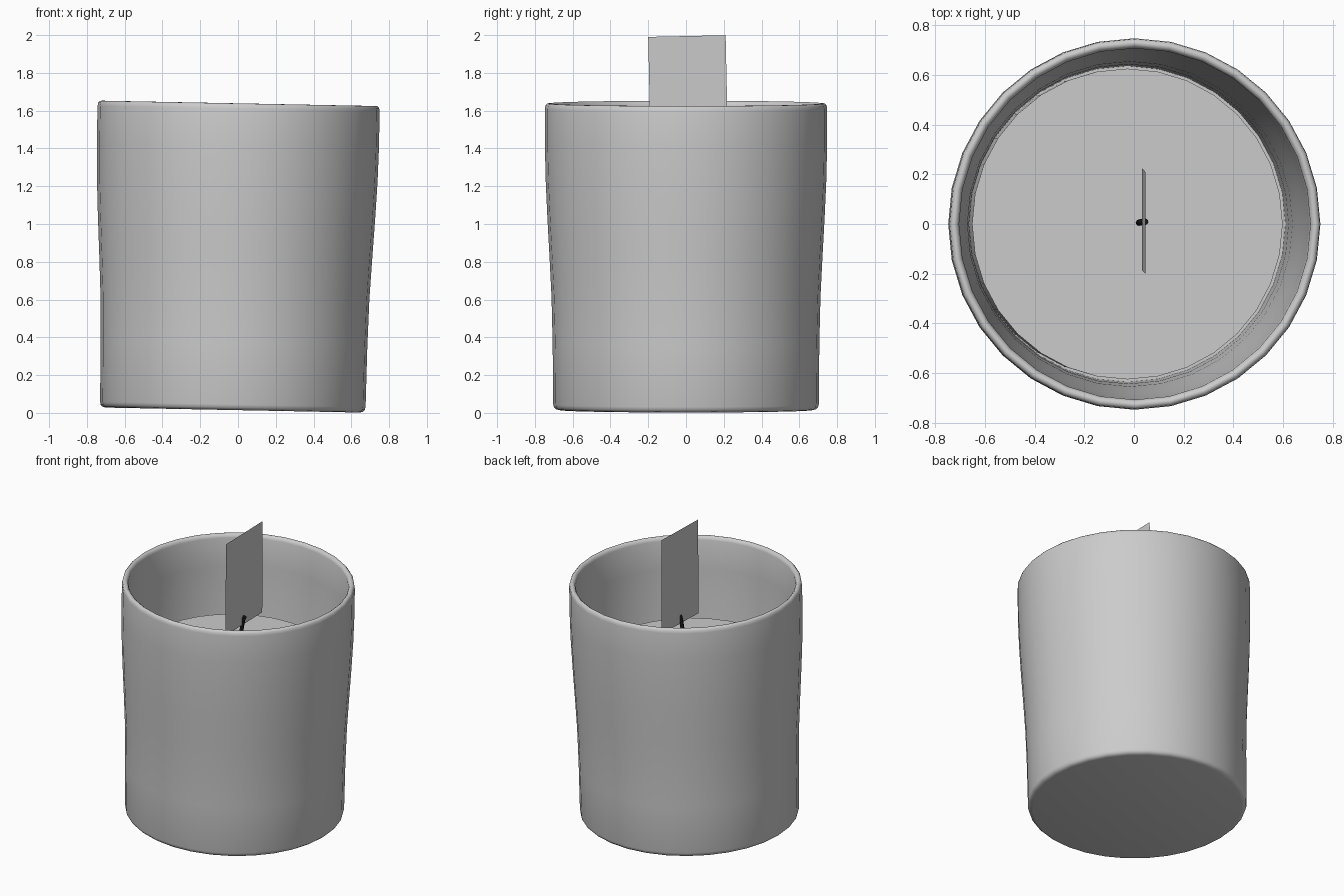
import bpy, math
from mathutils import Matrix, Vector

if "Cube" in bpy.data.objects:
    bpy.data.objects.remove(bpy.data.objects["Cube"])

SIDES = 32
# the jar and wax lean slightly towards +x
LEAN = Matrix.Translation((-0.028, 0, 0.015)) @ Matrix.Rotation(0.0195, 4, 'Y')


def make_object(name, verts, faces, angle=None):
    mesh = bpy.data.meshes.new(name)
    mesh.from_pydata(verts, [], faces)
    mesh.update()
    ob = bpy.data.objects.new(name, mesh)
    bpy.context.collection.objects.link(ob)
    if angle:
        bpy.ops.object.select_all(action='DESELECT')
        ob.select_set(True)
        bpy.context.view_layer.objects.active = ob
        bpy.ops.object.shade_smooth_by_angle(angle=math.radians(angle))
    return ob


def lathe(name, profile, angle, matrix):
    """Revolve an (r, z) profile; both ends are closed with a flat cap."""
    verts, faces = [], []
    for r, z in profile:
        for i in range(SIDES):
            a = 2 * math.pi * i / SIDES
            verts.append(matrix @ Vector((r * math.cos(a), r * math.sin(a), z)))
    for k in range(len(profile) - 1):
        for i in range(SIDES):
            j = (i + 1) % SIDES
            faces.append((k * SIDES + i, k * SIDES + j,
                          (k + 1) * SIDES + j, (k + 1) * SIDES + i))
    faces.append(tuple(reversed(range(SIDES))))
    last = (len(profile) - 1) * SIDES
    faces.append(tuple(range(last, last + SIDES)))
    return make_object(name, verts, faces, angle)


# jar: outside wall, rounded rim, inside wall and floor
jar_profile = [
    (0.672, 0.0), (0.688, 0.004), (0.699, 0.014), (0.703, 0.03),
    (0.706, 0.35), (0.712, 0.60), (0.722, 0.80), (0.734, 1.02),
    (0.743, 1.22), (0.747, 1.40), (0.747, 1.595),
    (0.744, 1.613), (0.735, 1.623), (0.723, 1.624), (0.712, 1.615), (0.707, 1.60),
    (0.705, 1.40), (0.697, 1.20), (0.684, 1.00), (0.668, 0.80),
    (0.654, 0.60), (0.643, 0.35), (0.636, 0.08)]
lathe("jar", jar_profile, 50, LEAN)

# wax fill
lathe("wax", [(0.62, 0.08), (0.625, 1.09)], 30, LEAN @ Matrix.Translation((-0.02, 0, 0)))

# wick: thin bent cord standing in the wax
curve = bpy.data.curves.new("wick", 'CURVE')
curve.dimensions = '3D'
curve.bevel_depth = 0.013
curve.bevel_resolution = 2
curve.use_fill_caps = True
spline = curve.splines.new('POLY')
path = [(0.02, 0.005, 1.05), (0.02, 0.005, 1.20), (0.024, 0.007, 1.31),
        (0.034, 0.008, 1.37), (0.046, 0.009, 1.40)]
spline.points.add(len(path) - 1)
for point, co in zip(spline.points, path):
    point.co = (*co, 1)
wick = bpy.data.objects.new("wick", curve)
bpy.context.collection.objects.link(wick)
black = bpy.data.materials.new("black")
black.diffuse_color = (0.01, 0.01, 0.01, 1)
black.use_nodes = True
black.node_tree.nodes["Principled BSDF"].inputs["Base Color"].default_value = black.diffuse_color
curve.materials.append(black)

# flame card: a single upright sheet
card = (Matrix.Translation((0.039, 0.012, 1.668)) @ Matrix.Rotation(0.0195, 4, 'Y')
        @ Matrix.Rotation(0.022, 4, 'X'))
corners = [(0, -0.205, -0.327), (0, 0.205, -0.327), (0, 0.205, 0.327), (0, -0.205, 0.327)]
make_object("flame", [card @ Vector(c) for c in corners], [(0, 1, 2, 3)])
